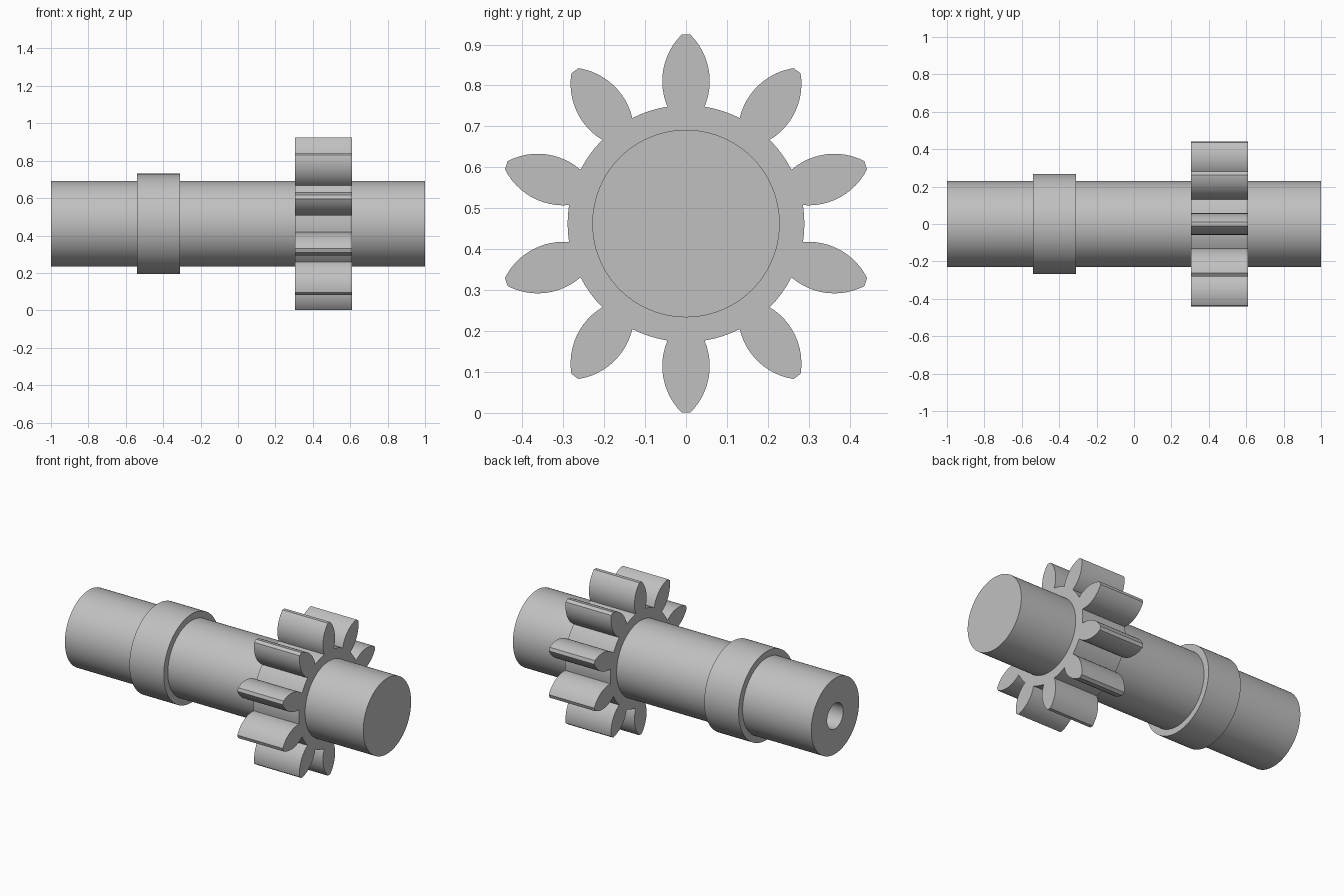
import bpy, bmesh, math
from mathutils import Vector, Matrix

cube = bpy.data.objects.get("Cube")
if cube:
    bpy.data.objects.remove(cube, do_unlink=True)

AXIS_Z = 0.4625       # height of the shaft's centre line
SHAFT_R = 0.229
TEETH = 10

steel = bpy.data.materials.new("grey steel")
steel.use_nodes = True
colour = (0.53, 0.53, 0.53, 1)
steel.diffuse_color = colour
steel.node_tree.nodes["Principled BSDF"].inputs["Base Color"].default_value = colour


def finish(name, bm):
    """Turn a bmesh built around the x axis into a shaded object."""
    bmesh.ops.recalc_face_normals(bm, faces=bm.faces)
    mesh = bpy.data.meshes.new(name)
    bm.to_mesh(mesh)
    bm.free()
    mesh.materials.append(steel)
    obj = bpy.data.objects.new(name, mesh)
    obj.location.z = AXIS_Z
    bpy.context.collection.objects.link(obj)
    bpy.ops.object.select_all(action='DESELECT')
    obj.select_set(True)
    bpy.context.view_layer.objects.active = obj
    bpy.ops.object.shade_smooth_by_angle(angle=math.radians(25))
    return obj


def lathe(name, profile, closed=False):
    """Revolve (x, radius) points around the x axis."""
    bm = bmesh.new()
    verts = [bm.verts.new((x, 0, r)) for x, r in profile]
    pairs = list(zip(verts, verts[1:]))
    if closed:
        pairs.append((verts[-1], verts[0]))
    edges = [bm.edges.new(p) for p in pairs]
    bmesh.ops.spin(bm, geom=verts + edges, axis=(1, 0, 0), cent=(0, 0, 0),
                   angle=math.tau, steps=96, use_duplicate=False)
    bmesh.ops.remove_doubles(bm, verts=bm.verts, dist=0.0001)
    return finish(name, bm)


# Shaft with a blind bore in the end next to the collar
BORE_R, BORE_END = 0.077, -0.5
lathe("shaft", [(BORE_END, 0), (BORE_END, BORE_R), (-1, BORE_R),
                (-1, SHAFT_R), (1, SHAFT_R), (1, 0)])

# Raised collar
lathe("collar", [(-0.54, SHAFT_R), (-0.54, 0.268),
                 (-0.31, 0.268), (-0.31, SHAFT_R)], closed=True)


# Pinion gear: petal-shaped teeth whose flanks are circular arcs
def tooth_outline():
    flank_r, half_width, belly, steps = 0.16, 0.058, 0.348, 12
    start, end = -0.40, 0.79
    flank = []
    for i in range(steps + 1):
        a = start + (end - start) * i / steps
        flank.append(Vector((0, half_width - flank_r + flank_r * math.cos(a),
                             belly + flank_r * math.sin(a))))
    mirrored = [Vector((0, -p.y, p.z)) for p in reversed(flank)]
    return flank + mirrored


def root_outline(tooth):
    """Arc of the root circle from this tooth towards the next."""
    foot = tooth[-1]
    root_r = math.hypot(foot.y, foot.z)
    first = math.atan2(-foot.y, foot.z)
    last = math.tau / TEETH - first
    angles = [first + (last - first) * k / 4 for k in (1, 2, 3)]
    return [Vector((0, -root_r * math.sin(a), root_r * math.cos(a))) for a in angles]


tooth = tooth_outline()
section = tooth + root_outline(tooth)
bm = bmesh.new()
ring = []
for n in range(TEETH):
    turn = Matrix.Rotation(n * math.tau / TEETH, 3, 'X')
    ring += [bm.verts.new(turn @ p + Vector((0.305, 0, 0))) for p in section]
face = bm.faces.new(ring)
extruded = bmesh.ops.extrude_face_region(bm, geom=[face], use_keep_orig=True)
moved = [g for g in extruded["geom"] if isinstance(g, bmesh.types.BMVert)]
bmesh.ops.translate(bm, verts=moved, vec=(0.305, 0, 0))
finish("pinion_gear", bm)
